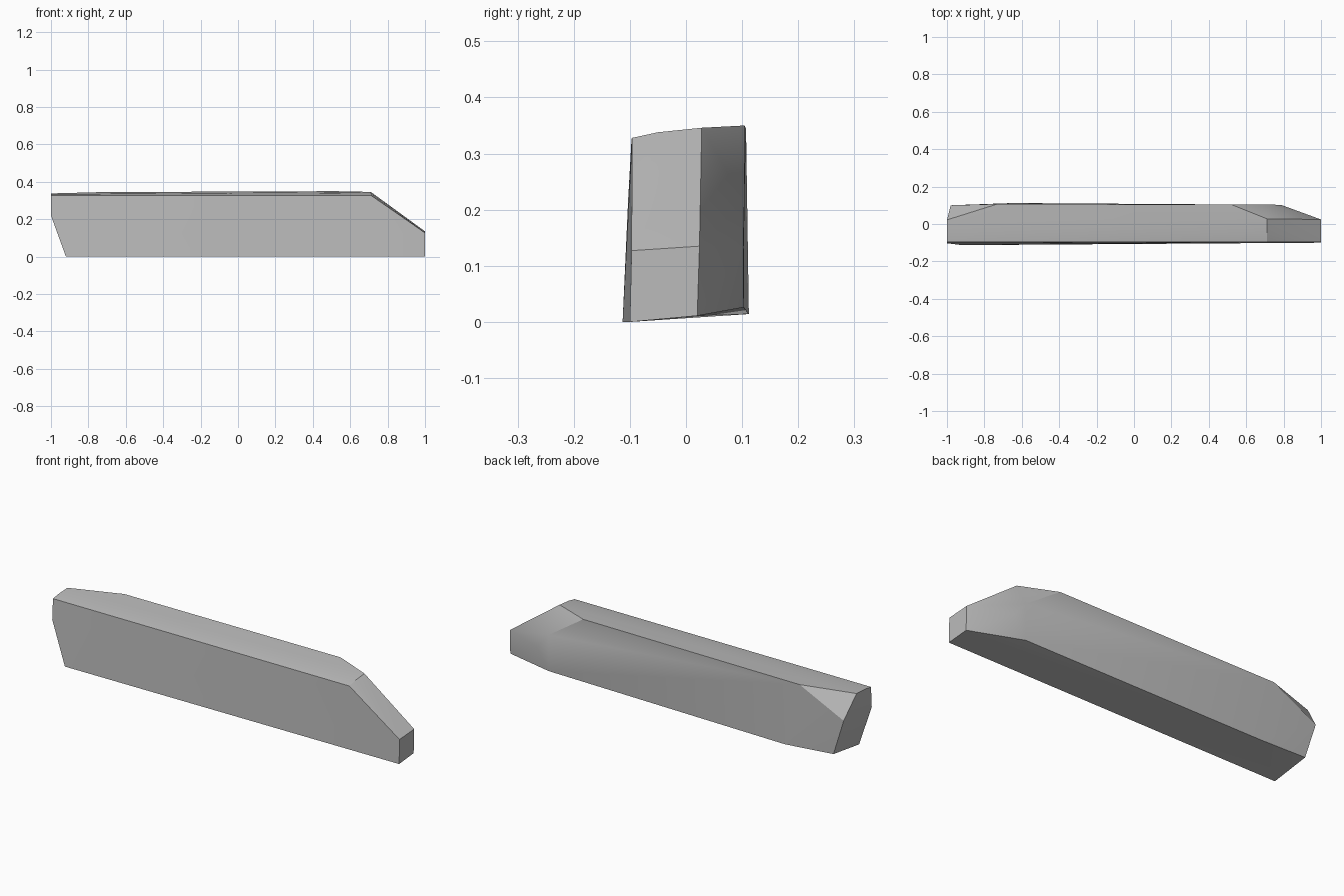
import bpy, bmesh, math

cube = bpy.data.objects.get("Cube")
if cube:
    bpy.data.objects.remove(cube, do_unlink=True)

# Single stone-grey material
grey = bpy.data.materials.new("stone_grey")
grey.use_nodes = True
colour = (0.5, 0.5, 0.5, 1)
grey.diffuse_color = colour
grey.node_tree.nodes["Principled BSDF"].inputs["Base Color"].default_value = colour

# Flat front outline, leaning back slightly
front = [(-0.92, -0.113, 0), (-1, -0.103, 0.22), (-1, -0.097, 0.327),
         (0.71, -0.096, 0.328), (1, -0.097, 0.127), (1, -0.1, 0)]
# Gently crowned top
crown = [(-1, -0.05, 0.334), (-1, 0.022, 0.338), (0.71, -0.05, 0.338), (0.71, 0.028, 0.346)]
# Narrow nose on the left end
nose = [(1, 0.024, 0.135), (1, 0.02, 0.011)]
# Back outline with chipped corners
back = [(-0.73, 0.107, 0.345), (0.52, 0.104, 0.35), (0.72, 0.104, 0.215),
        (0.787, 0.102, 0.134), (0.72, 0.103, 0.026), (-0.65, 0.112, 0.014),
        (-0.92, 0.098, 0.03), (-0.98, 0.1, 0.22)]

# Wrap the corners in a faceted block
bm = bmesh.new()
for co in front + crown + nose + back:
    bm.verts.new(co)
hull = bmesh.ops.convex_hull(bm, input=bm.verts)
bmesh.ops.delete(bm, geom=[v for v in bm.verts if not v.link_faces], context='VERTS')
bmesh.ops.dissolve_limit(bm, angle_limit=math.radians(1.5), verts=bm.verts, edges=bm.edges)
bmesh.ops.recalc_face_normals(bm, faces=bm.faces)
mesh = bpy.data.meshes.new("stone_block")
bm.to_mesh(mesh)
bm.free()

block = bpy.data.objects.new("stone_block", mesh)
bpy.context.collection.objects.link(block)
mesh.materials.append(grey)

# Smooth the shallow facets, keep the chipped edges crisp
bpy.ops.object.select_all(action='DESELECT')
block.select_set(True)
bpy.context.view_layer.objects.active = block
bpy.ops.object.shade_smooth_by_angle(angle=math.radians(30))
